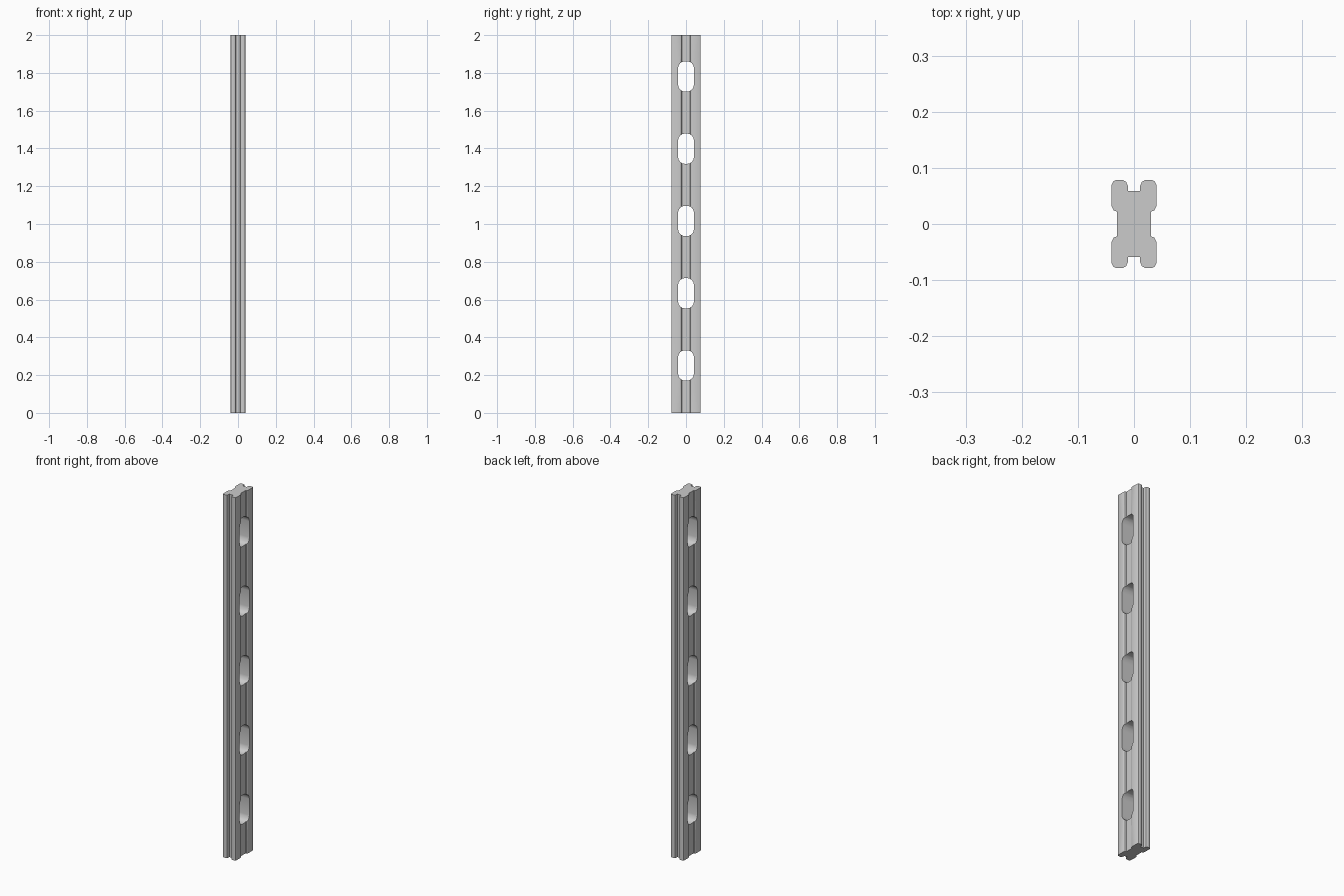
import bpy, bmesh
from math import sin, cos, pi

if "Cube" in bpy.data.objects:
    bpy.data.objects.remove(bpy.data.objects["Cube"])

def prism(name, pts, to3d, a, b):
    """Extrude a closed 2D outline between two depths."""
    bm = bmesh.new()
    lo = [bm.verts.new(to3d(p, a)) for p in pts]
    hi = [bm.verts.new(to3d(p, b)) for p in pts]
    n = len(pts)
    bm.faces.new(lo[::-1])
    bm.faces.new(hi)
    for i in range(n):
        j = (i + 1) % n
        bm.faces.new((lo[i], lo[j], hi[j], hi[i]))
    bmesh.ops.recalc_face_normals(bm, faces=bm.faces)
    me = bpy.data.meshes.new(name)
    bm.to_mesh(me)
    bm.free()
    ob = bpy.data.objects.new(name, me)
    bpy.context.collection.objects.link(ob)
    return ob

# Rail section: one quarter, mirrored into four lobes with grooves between
q = [(0.030, 0.022), (0.036, 0.024), (0.040, 0.032), (0.040, 0.070),
     (0.037, 0.076), (0.033, 0.078), (0.019, 0.078), (0.014, 0.075),
     (0.011, 0.068), (0.011, 0.059)]
half = q + [(-x, y) for x, y in reversed(q)]
section = half + [(-x, -y) for x, y in half]
rail = prism("slotted_rail", section, lambda p, d: (p[0], p[1], d), 0, 2)

# Rounded slots through the rail
def slot_outline(zc, hw=0.042, hh=0.08, r=0.036, steps=4):
    pts = []
    for k, (sy, sz) in enumerate([(1, 1), (-1, 1), (-1, -1), (1, -1)]):
        for i in range(steps + 1):
            t = (k + i / steps) * pi / 2
            pts.append((sy * (hw - r) + r * cos(t),
                        zc + sz * (hh - r) + r * sin(t)))
    return pts

for i in range(5):
    cutter = prism(f"slot_cutter_{i + 1}", slot_outline(0.251 + 0.3825 * i),
                   lambda p, d: (d, p[0], p[1]), -0.1, 0.1)
    cutter.hide_render = True
    m = rail.modifiers.new(f"slot_{i + 1}", 'BOOLEAN')
    m.operation = 'DIFFERENCE'
    m.solver = 'EXACT'
    m.object = cutter

# Bake the slots, then drop the cutters
bpy.context.view_layer.objects.active = rail
rail.select_set(True)
for m in list(rail.modifiers):
    c = m.object
    bpy.ops.object.modifier_apply(modifier=m.name)
    bpy.data.objects.remove(c)
bpy.ops.object.shade_smooth_by_angle(angle=0.6)
